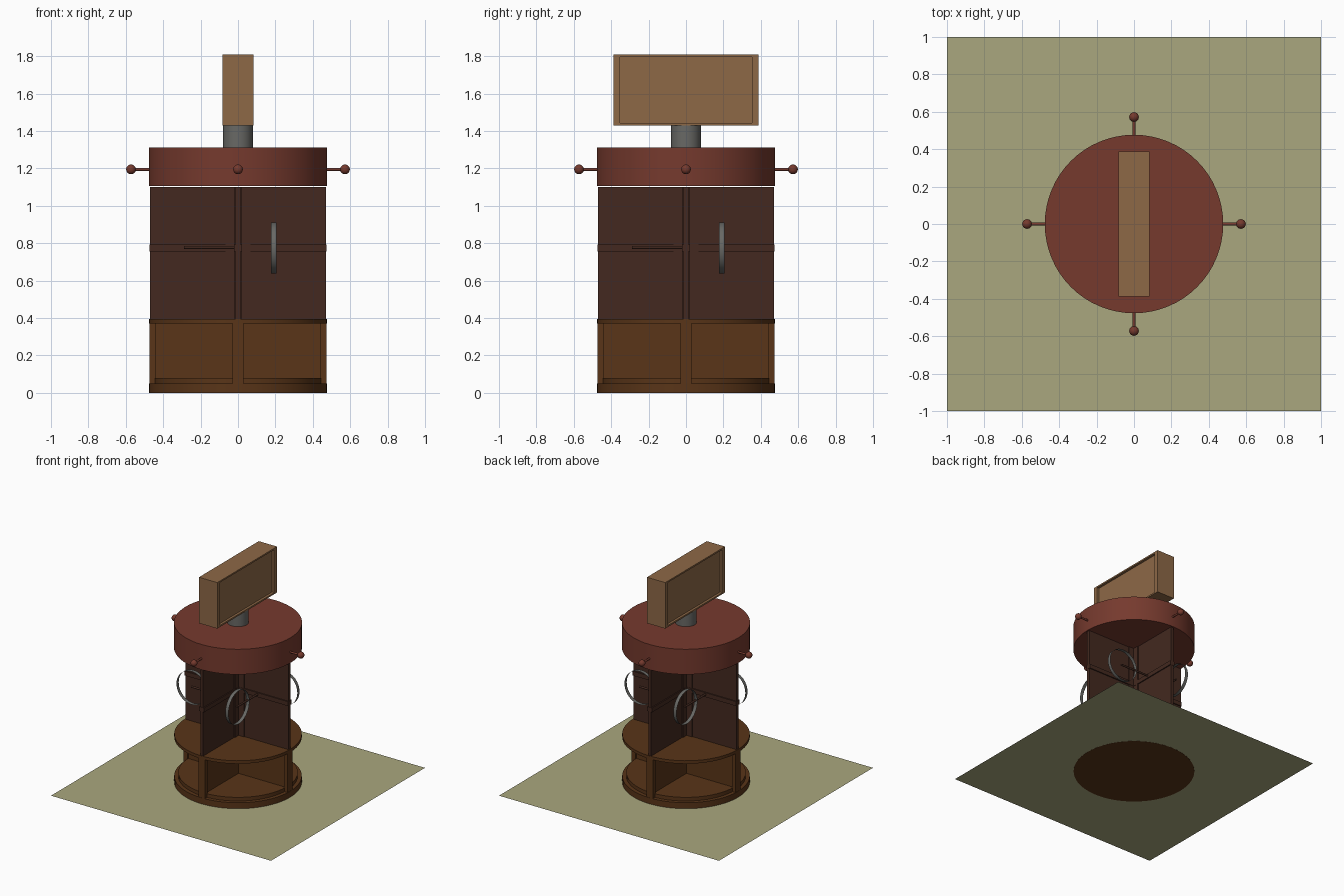
import bpy, bmesh, math
from mathutils import Matrix, Vector

if "Cube" in bpy.data.objects:
    bpy.data.objects.remove(bpy.data.objects["Cube"])


def material(name, r, g, b):
    m = bpy.data.materials.new(name)
    m.diffuse_color = (r, g, b, 1)
    m.use_nodes = True
    m.node_tree.nodes["Principled BSDF"].inputs["Base Color"].default_value = m.diffuse_color
    return m


FIELD = material("field", .40, .39, .21)
RED = material("red_paint", .18, .042, .027)
DARK = material("dark_wood", .056, .022, .014)
BROWN = material("brown_wood", .10, .035, .009)
TAN = material("tan_wood", .27, .14, .062)
STEEL = material("steel", .14, .14, .13)


def finish(name, bm, mat, quarter=0, smooth=False):
    """Turn a bmesh into an object, rotated by quarter turns about z."""
    bmesh.ops.rotate(bm, verts=bm.verts, cent=(0, 0, 0),
                     matrix=Matrix.Rotation(quarter * math.pi / 2, 3, 'Z'))
    me = bpy.data.meshes.new(name)
    bm.to_mesh(me)
    bm.free()
    me.materials.append(mat)
    ob = bpy.data.objects.new(name, me)
    bpy.context.collection.objects.link(ob)
    if smooth:
        bpy.ops.object.select_all(action='DESELECT')
        ob.select_set(True)
        bpy.context.view_layer.objects.active = ob
        bpy.ops.object.shade_smooth_by_angle(angle=math.radians(35))
    return ob


def box(name, lo, hi, mat, quarter=0):
    bm = bmesh.new()
    bmesh.ops.create_cube(bm, size=1)
    lo, hi = Vector(lo), Vector(hi)
    for v in bm.verts:
        v.co = (lo + hi) / 2 + Vector(a * b for a, b in zip(v.co, hi - lo))
    return finish(name, bm, mat, quarter)


def rod(name, p, q, r, mat, quarter=0, segs=64, caps=True):
    """Cylinder from point p to point q."""
    p, q = Vector(p), Vector(q)
    bm = bmesh.new()
    turn = (q - p).to_track_quat('Z', 'Y').to_matrix().to_4x4()
    bmesh.ops.create_cone(bm, cap_ends=caps, segments=segs, radius1=r, radius2=r,
                          depth=(q - p).length,
                          matrix=Matrix.Translation((p + q) / 2) @ turn)
    return finish(name, bm, mat, quarter, True)


# Ground sheet
bm = bmesh.new()
bmesh.ops.create_grid(bm, x_segments=1, y_segments=1, size=1,
                      matrix=Matrix.Translation((0, 0, .001)))
finish("ground_sheet", bm, FIELD)

# Round base and shelf
rod("base_disc", (0, 0, 0), (0, 0, .05), .475, BROWN)
rod("base_step", (0, 0, .05), (0, 0, .08), .445, BROWN)
rod("shelf_disc", (0, 0, .37), (0, 0, .395), .475, BROWN)

# Crossed dividers, with corner strips and a middle rail above
for q in range(2):
    box("lower_divider", (-.45, -.015, .08), (.45, .015, .37), BROWN, q)
    box("upper_divider", (-.47, -.013, .395), (.47, .013, 1.10), DARK, q)
    box("corner_strip", (-.068, -.02, .395), (.068, .02, 1.10), DARK, q)
    box("middle_rail", (-.472, -.022, .757), (.472, .022, .793), DARK, q)

# Parts repeated on all four sides
for q in range(4):
    box("base_post", (.44, -.03, .05), (.473, .03, .37), BROWN, q)
    rod("hoop_peg", (.19, -.01, .778), (.19, -.29, .778), .008, DARK, q, 12)
    rod("hoop", (.176, -.28, .775), (.205, -.28, .775), .136, STEEL, q, 48, False)
    rod("side_peg", (.46, 0, 1.195), (.565, 0, 1.195), .008, RED, q, 16)
    bm = bmesh.new()
    bmesh.ops.create_uvsphere(bm, u_segments=20, v_segments=12, radius=.026,
                              matrix=Matrix.Translation((.572, 0, 1.195)))
    finish("peg_ball", bm, RED, q, True)

# Top drum and neck
rod("top_drum", (0, 0, 1.105), (0, 0, 1.312), .477, RED)
rod("neck", (0, 0, 1.31), (0, 0, 1.435), .079, STEEL)

# Sign box with a recessed panel on both broad sides
sign = box("sign_box", (-.083, -.388, 1.43), (.083, .388, 1.808), TAN)
bm = bmesh.new()
bm.from_mesh(sign.data)
bm.normal_update()
for f in [f for f in bm.faces if abs(f.normal.x) > .9]:
    side = math.copysign(1, f.normal.x)
    bmesh.ops.inset_region(bm, faces=[f], thickness=.018)
    for v in f.verts:
        v.co.y = math.copysign(.352, v.co.y)
    inner = bmesh.ops.inset_region(bm, faces=[f], thickness=0)
    for v in f.verts:
        v.co.x -= side * .02
bm.to_mesh(sign.data)
bm.free()
